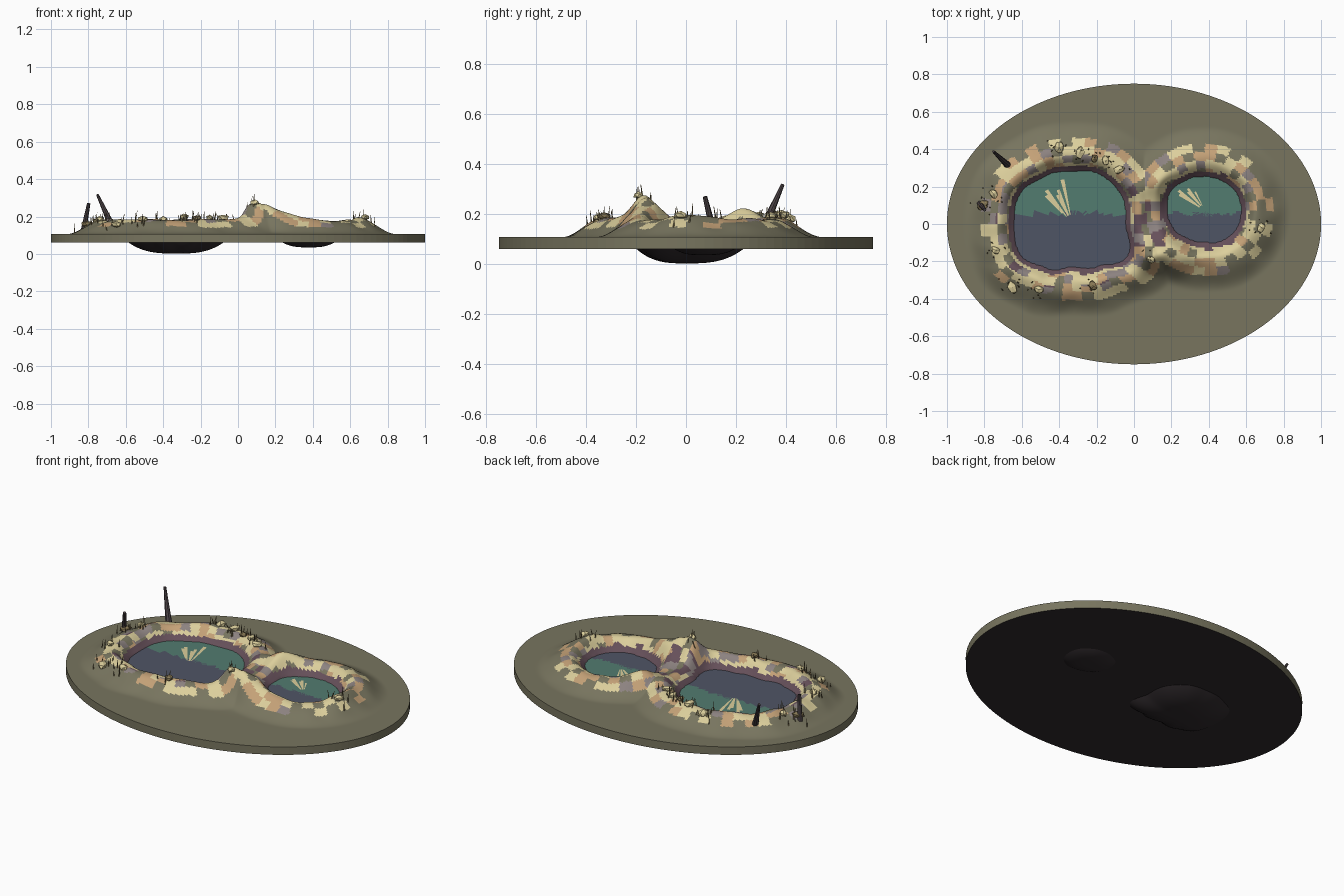
import bpy, bmesh, math, random
from mathutils import Vector, noise

random.seed(4)
old = bpy.data.objects.get("Cube")
if old:
    bpy.data.objects.remove(old)


def material(name, code):
    """Flat material from an sRGB hex code."""
    rgb = [int(code[i:i + 2], 16) / 255 for i in (0, 2, 4)]
    col = [c / 12.92 if c <= 0.04045 else ((c + 0.055) / 1.055) ** 2.4 for c in rgb] + [1]
    m = bpy.data.materials.new(name)
    m.use_nodes = True
    m.diffuse_color = col
    m.node_tree.nodes["Principled BSDF"].inputs["Base Color"].default_value = col
    return m


MATS = [material(n, c) for n, c in (
    ("olive ground", "78755f"), ("dark underside", "302a2d"), ("pale sand", "dccf9c"),
    ("orange sand", "c4a177"), ("mauve grey", "8c8280"), ("purple mud", "66505a"),
    ("blue water", "4f5565"), ("green water", "527c70"), ("dark wood", "4b4245"),
    ("dry grass", "8d7d58"))]
OLIVE, DARK, PALE, ORANGE, MAUVE, MUD, BLUE, GREEN, WOOD, GRASS = range(10)


def finish(bm, name, smooth=False):
    me = bpy.data.meshes.new(name)
    bm.to_mesh(me)
    bm.free()
    for m in MATS:
        me.materials.append(m)
    if smooth:
        me.polygons.foreach_set("use_smooth", [True] * len(me.polygons))
    ob = bpy.data.objects.new(name, me)
    bpy.context.collection.objects.link(ob)
    return ob


def smoothstep(a, b, v):
    t = min(1, max(0, (v - a) / (b - a)))
    return t * t * (3 - 2 * t)


class Pond:
    """Shoreline given as radii at every 30 degrees around a centre."""

    def __init__(self, x, y, depth, crest, radii):
        self.x, self.y, self.depth, self.crest, self.radii = x, y, depth, crest, radii

    def radius(self, ang):
        f = (ang / math.tau * 12) % 12
        i = int(f) % 12
        k = smoothstep(0, 1, f - int(f))
        return self.radii[i] * (1 - k) + self.radii[(i + 1) % 12] * k

    def polar(self, x, y):
        """Angle, relative radius and distance outside the shore."""
        ang = math.atan2(y - self.y, x - self.x)
        d, r = math.hypot(x - self.x, y - self.y), self.radius(ang)
        return ang, d / r, d - r


big = Pond(-0.33, 0, 0.105, 0.075,
           [.28, .30, .30, .28, .29, .32, .31, .32, .27, .225, .26, .34])
small = Pond(0.38, 0.07, 0.072, 0.072,
             [.19, .19, .18, .18, .19, .21, .20, .19, .17, .165, .18, .19])
PONDS = (big, small)
GROUND, BASE, WATER = 0.107, 0.06, 0.115
# Hills on the banks: x, y, height, width in x, width in y
HILLS = ((.15, -.17, .10, .13, .085), (.16, .21, .055, .10, .07), (.66, .02, .015, .06, .1))


def height(x, y):
    info = [p.polar(x, y) for p in PONDS]
    for p, (a, t, s) in zip(PONDS, info):
        if s < 0:
            return GROUND - p.depth * (1 - t ** 3)
    near = min(i[2] for i in info)
    bank = max(p.crest * (1 - smoothstep(.09, .27, i[2])) for p, i in zip(PONDS, info))
    saddle = math.exp(-((x - .07) / .08) ** 2 - ((y - .02) / .12) ** 2)
    bank *= 1 - .35 * saddle
    for hx, hy, hh, wx, wy in HILLS:
        bank += hh * math.exp(-((x - hx) / wx) ** 2 - ((y - hy) / wy) ** 2)
    bank *= 1 + .22 * noise.noise(Vector((x * 9, y * 9, 3)))
    return GROUND + bank * smoothstep(-.02, .085, near)


def ground_colour(x, y, z):
    """Patchwork of tiles laid in rings around the nearest pond."""
    if z < .075:
        return DARK
    info = [p.polar(x, y) for p in PONDS]
    k = 0 if info[0][2] < info[1][2] else 1
    ang, t, s = info[k]
    if s < .03:
        return MUD
    step = math.tau / (44, 32)[k]
    ring, seg = int(s / .045), int((ang + math.pi) / step)
    rnd = random.Random(ring * 977 + seg * 31 + k * 7919)
    if s > .20 or ring * .045 + rnd.uniform(-.03, .035) > .15:
        return OLIVE
    inner = abs(x - .07) < .1 and abs(y) < .12
    weights = [2, 0, 2, 2, 2, 5] if inner else [3, 0, 7, 4, 1.6, .6 if s < .1 else 0]
    return rnd.choices(range(6), weights)[0]


# Ground: square grid bent into an ellipse, raised into banks and bowls
bm = bmesh.new()
NX, NY = 200, 150
rows = []
for j in range(NY + 1):
    v = 2 * j / NY - 1
    row = []
    for i in range(NX + 1):
        u = 2 * i / NX - 1
        x, y = u * math.sqrt(1 - v * v / 2), .75 * v * math.sqrt(1 - u * u / 2)
        row.append(bm.verts.new((x, y, height(x, y))))
    rows.append(row)
for a, b in zip(rows, rows[1:]):
    for i in range(NX):
        f = bm.faces.new((a[i], a[i + 1], b[i + 1], b[i]))
        c = f.calc_center_median()
        f.material_index = ground_colour(c.x, c.y, c.z)
finish(bm, "ground", True)

# Base slab: rim wall and flat underside
bm = bmesh.new()
N = 128
ring = [(math.cos(i * math.tau / N), .75 * math.sin(i * math.tau / N)) for i in range(N)]
low = [bm.verts.new((x, y, BASE)) for x, y in ring]
top = [bm.verts.new((x, y, GROUND)) for x, y in ring]
for i in range(N):
    k = (i + 1) % N
    bm.faces.new((low[i], low[k], top[k], top[i]))
bm.faces.new(low[::-1]).material_index = DARK
finish(bm, "base_slab")

# Water sheets: green far half, blue near half, pale rays fanning out
for p, name, fan in ((big, "big_pond_water", 100), (small, "small_pond_water", 115)):
    bm = bmesh.new()
    SEG, RINGS = 72, 12
    mid = bm.verts.new((p.x, p.y, WATER))
    prev = None
    for r in range(1, RINGS + 1):
        cur = []
        for i in range(SEG):
            a = i * math.tau / SEG
            d = (p.radius(a) + .008) * r / RINGS
            cur.append(bm.verts.new((p.x + d * math.cos(a), p.y + d * math.sin(a), WATER)))
        for i in range(SEG):
            k = (i + 1) % SEG
            f = bm.faces.new((prev[i], cur[i], cur[k], prev[k]) if prev else (mid, cur[i], cur[k]))
            c = f.calc_center_median()
            f.material_index = GREEN if c.y > .055 + random.uniform(-.012, .012) else BLUE
            deg = i * 360 / SEG
            if fan <= deg < fan + 40 and i % 3 and 2 < r < RINGS - 1 - i % 4 and c.y > .05:
                f.material_index = PALE
        prev = cur
    finish(bm, name)


def stick(bm, start, end, r1, r2, sides, mat):
    """Tapered rod between two points."""
    a, b = Vector(start), Vector(end)
    rot = (b - a).to_track_quat("Z", "Y").to_matrix().to_4x4()
    rot.translation = (a + b) / 2
    got = bmesh.ops.create_cone(bm, cap_ends=True, segments=sides, radius1=r1, radius2=r2,
                                depth=(b - a).length, matrix=rot)
    for f in {f for v in got["verts"] for f in v.link_faces}:
        f.material_index = mat


# Leaning posts
for name, start, end, r1, r2 in (
        ("tall_post", (-.67, .31, .14), (-.752, .388, .318), .019, .007),
        ("short_post", (-.825, .11, .13), (-.798, .076, .27), .015, .009)):
    bm = bmesh.new()
    stick(bm, start, end, r1, r2, 8, WOOD)
    finish(bm, name)

# Rocks and grass tufts around the banks
SPOTS = ((-.40, .41), (-.29, .38), (-.21, .35), (-.15, .34), (-.08, .29), (-.75, .16),
         (-.81, .10), (-.74, -.14), (-.65, -.34), (-.51, -.35), (-.22, -.33), (.09, -.19),
         (.68, -.02))
rocks, tufts = bmesh.new(), bmesh.new()
for n, (x, y) in enumerate(SPOTS):
    size, turn = random.uniform(.022, .036), random.uniform(0, 3)
    got = bmesh.ops.create_icosphere(rocks, subdivisions=1, radius=size)
    for v in got["verts"]:
        q = v.co * random.uniform(.8, 1.15)
        q.x, q.y, q.z = q.x * 1.1, q.y * .8, q.z * .6
        c, s = math.cos(turn), math.sin(turn)
        v.co = (x + q.x * c - q.y * s, y + q.x * s + q.y * c, height(x, y) + .01 + q.z)
    for f in {f for v in got["verts"] for f in v.link_faces}:
        f.material_index = GRASS if n % 4 == 2 else PALE
    for _ in range(6):
        gx, gy = x + random.uniform(-.07, .07), y + random.uniform(-.05, .05)
        if min(p.polar(gx, gy)[2] for p in PONDS) < .05:
            continue
        z = height(gx, gy)
        tip = (gx + random.uniform(-.012, .012), gy + random.uniform(-.012, .012),
               z + random.uniform(.025, .055))
        stick(tufts, (gx, gy, z - .01), tip, .004, .001, 4, GRASS)
finish(rocks, "bank_rocks")
finish(tufts, "grass_tufts")
